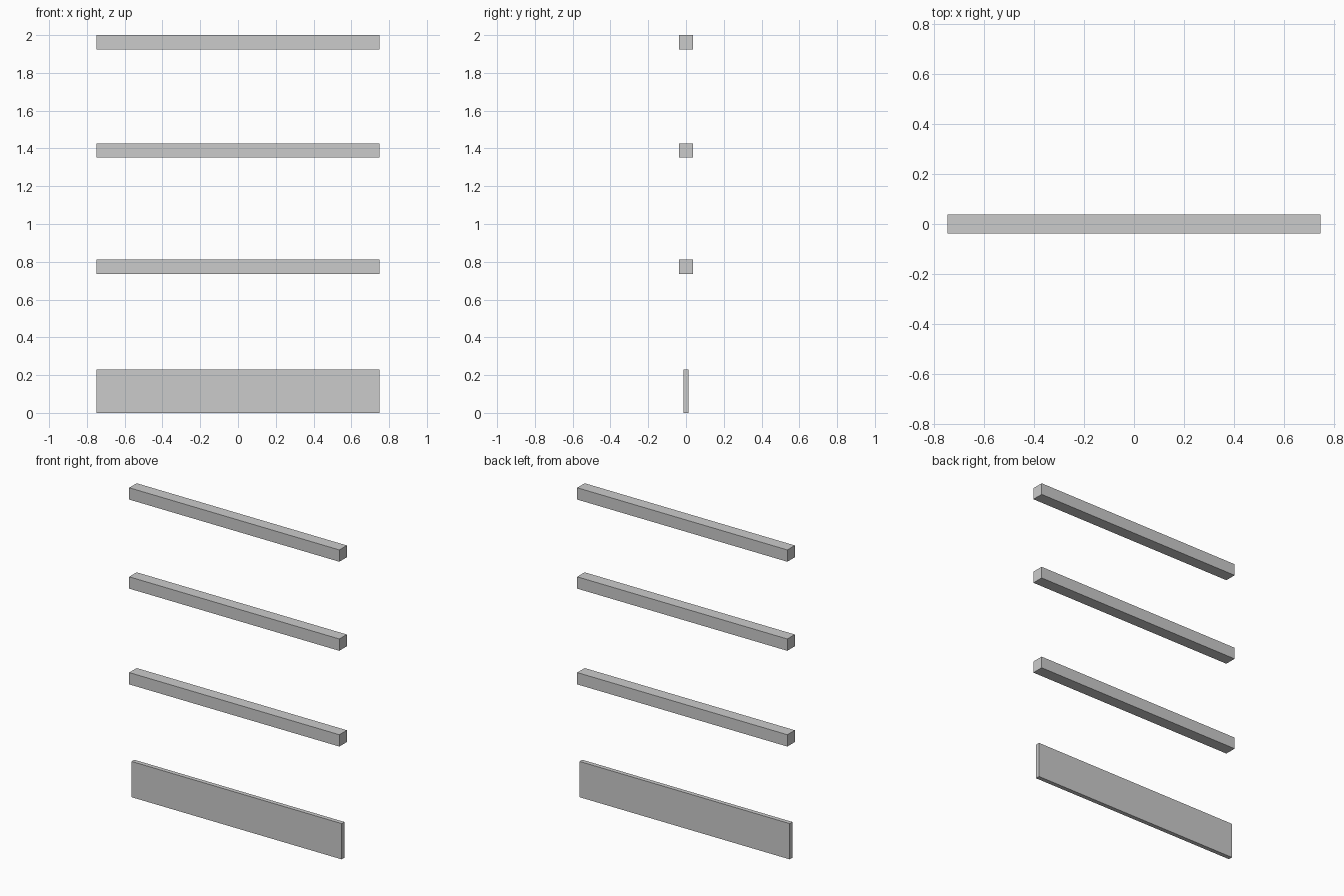
import bpy

if "Cube" in bpy.data.objects:
    bpy.data.objects.remove(bpy.data.objects["Cube"])

LENGTH = 1.496


def bar(name, depth, z_low, z_high):
    """Box along x, centred on x and y, between two heights."""
    bpy.ops.mesh.primitive_cube_add(size=1, location=(0, 0, (z_low + z_high) / 2))
    obj = bpy.context.object
    obj.name = name
    obj.scale = (LENGTH, depth, z_high - z_low)
    bpy.ops.object.transform_apply(location=False, rotation=False, scale=True)
    return obj


# Thin upright board at ground level
bar("kick_board", 0.028, 0.0, 0.23)

# Three square rails above it
RAIL = 0.076
for name, top in (("lower_rail", 0.811), ("middle_rail", 1.427), ("top_rail", 2.0)):
    bar(name, RAIL, top - RAIL, top)
